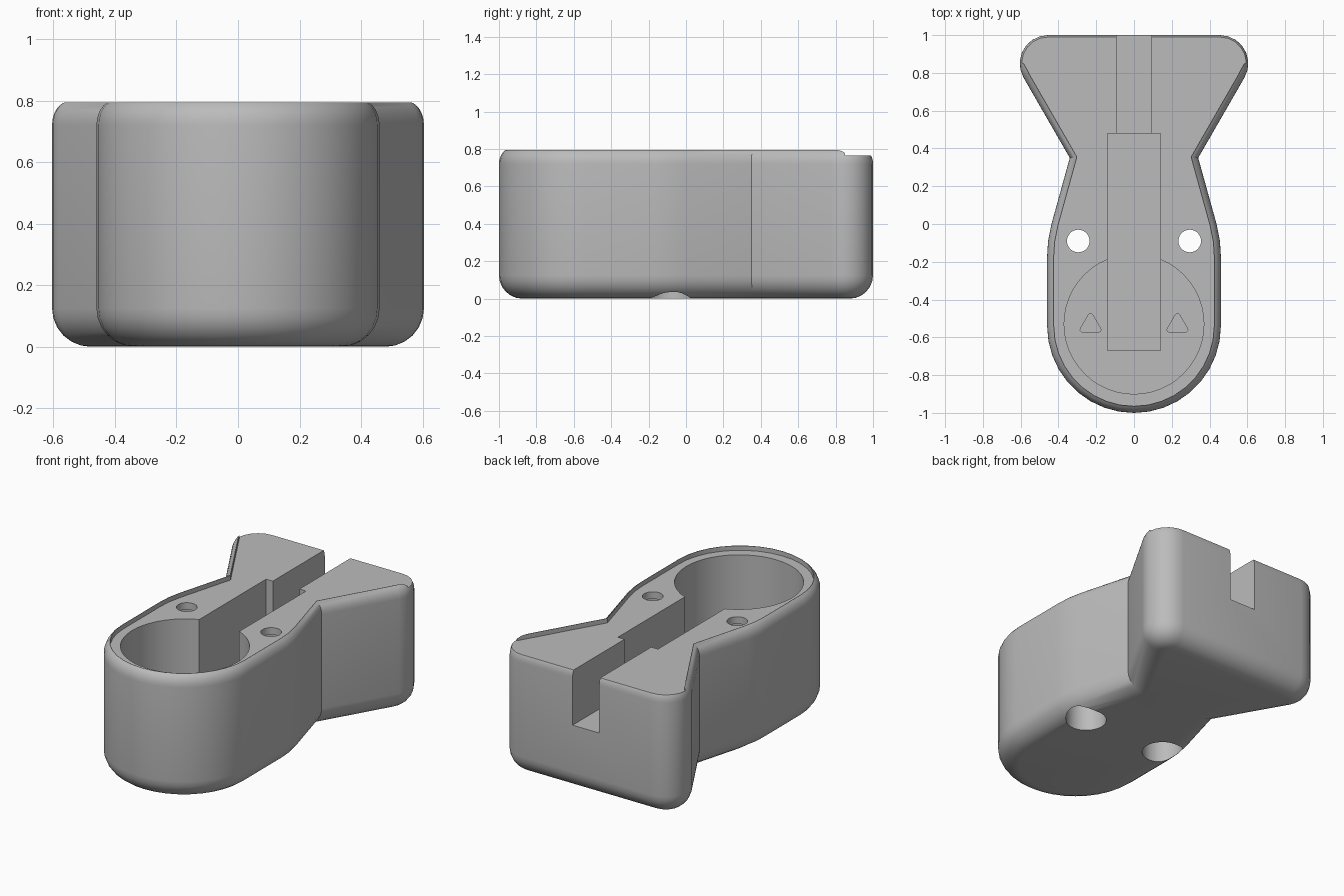
import bpy, bmesh, math
from mathutils import Vector

if "Cube" in bpy.data.objects:
    bpy.data.objects.remove(bpy.data.objects["Cube"])

grey = bpy.data.materials.new("plain_grey")
grey.use_nodes = True
colour = (0.5, 0.5, 0.5, 1)
grey.diffuse_color = colour
grey.node_tree.nodes["Principled BSDF"].inputs["Base Color"].default_value = colour


def arc(cx, cy, r, start, end, n):
    angles = [math.radians(start + (end - start) * i / n) for i in range(n + 1)]
    return [Vector((cx + r * math.cos(a), cy + r * math.sin(a))) for a in angles]


def mirrored(half):
    """Close a right-hand outline with its mirror image, skipping points on the axis."""
    return half + [Vector((-p.x, p.y)) for p in reversed(half) if p.x > 0.001]


def inset(points, d):
    """Move every side of a counter-clockwise outline inward by d."""
    result = []
    for i, p in enumerate(points):
        a = (p - points[i - 1]).normalized()
        b = (points[(i + 1) % len(points)] - p).normalized()
        na, nb = Vector((-a.y, a.x)), Vector((-b.y, b.x))
        result.append(p + (na + nb) * d / (1 + na.dot(nb)))
    return result


def loft(name, rings):
    """Skin a stack of (outline, height) rings and cap both ends."""
    bm = bmesh.new()
    loops = [[bm.verts.new((p.x, p.y, z)) for p in pts] for pts, z in rings]
    for low, high in zip(loops, loops[1:]):
        for i in range(len(low)):
            j = (i + 1) % len(low)
            bm.faces.new((low[i], low[j], high[j], high[i]))
    bm.faces.new(loops[0][::-1])
    bm.faces.new(loops[-1])
    bmesh.ops.recalc_face_normals(bm, faces=bm.faces[:])
    mesh = bpy.data.meshes.new(name)
    bm.to_mesh(mesh)
    bm.free()
    mesh.materials.append(grey)
    ob = bpy.data.objects.new(name, mesh)
    bpy.context.collection.objects.link(ob)
    return ob


def prism(name, points, bottom, top):
    ob = loft(name, [(points, bottom), (points, top)])
    ob.hide_render = True
    return ob


def rectangle(half_width, y0, y1):
    return mirrored([Vector((half_width, y0)), Vector((half_width, y1))])


def circle(x, y, r, n):
    return arc(x, y, r, 0, 360, n)[:-1]


# Outline: rounded front, narrow waist, flared tail with round corners
nose = arc(0, -0.54, 0.46, -90, 0, 9)
flank = [Vector(p) for p in ((0.46, -0.17), (0.455, -0.09), (0.437, 0), (0.34, 0.35))]
tail = arc(0.455, 0.85, 0.15, -30, 90, 7)
outline = mirrored(nose + flank + tail)

# Body with rounded lower and upper edges
HEIGHT, FLOOR = 0.8, 0.765
rings = []
for i in range(7):
    a = math.radians(15 * i)
    rings.append((inset(outline, 0.125 * (1 - math.sin(a))), 0.125 * (1 - math.cos(a))))
for i in range(6):
    a = math.radians(13 * i)
    rings.append((inset(outline, 0.06 * (1 - math.cos(a))), 0.72 + 0.082 * math.sin(a)))
body = loft("body", rings)

# Recessed top that leaves a lip along the sides and runs out at the tail
lip = [p for p in inset(outline, 0.037) if p.x >= 0 and p.y < 0.5]
lip[0].x = 0
lip += [Vector(p) for p in ((0.585, 0.85), (0.7, 0.87), (0.7, 1.1))]
cutters = [prism("top_recess", mirrored(lip), FLOOR, 1)]

# Round pocket, long slot and tail slot
cutters.append(prism("round_pocket", circle(0, -0.53, 0.37, 48), 0.335, 1))
cutters.append(prism("long_slot", rectangle(0.14, -0.67, 0.48), 0.25, 1))
cutters.append(prism("tail_slot", rectangle(0.093, 0.4, 1.1), 0.42, 1))

# Screw holes with wide bores below, and small triangular dimples in the pocket
for side in (-1, 1):
    cutters.append(prism("screw_hole", circle(0.295 * side, -0.09, 0.06, 24), 0.6, 1))
    cutters.append(prism("screw_bore", circle(0.295 * side, -0.09, 0.12, 32), -0.1, 0.72))
    dimple = []
    for k in range(3):
        turn = 90 + 120 * k
        a = math.radians(turn)
        dimple += arc(0.23 * side + 0.05 * math.cos(a), -0.535 + 0.05 * math.sin(a),
                      0.012, turn - 60, turn + 60, 3)
    cutters.append(prism("triangle_dimple", dimple, 0.3, 0.4))

for cutter in cutters:
    mod = body.modifiers.new(cutter.name, "BOOLEAN")
    mod.operation = "DIFFERENCE"
    mod.solver = "EXACT"
    mod.object = cutter

# Bake the cuts, drop the cutters and shade
bpy.context.view_layer.update()
cut = bpy.data.meshes.new_from_object(body.evaluated_get(bpy.context.evaluated_depsgraph_get()))
body.modifiers.clear()
body.data = cut
for cutter in cutters:
    bpy.data.objects.remove(cutter)
bpy.ops.object.select_all(action="DESELECT")
body.select_set(True)
bpy.context.view_layer.objects.active = body
bpy.ops.object.shade_smooth_by_angle(angle=math.radians(30))
